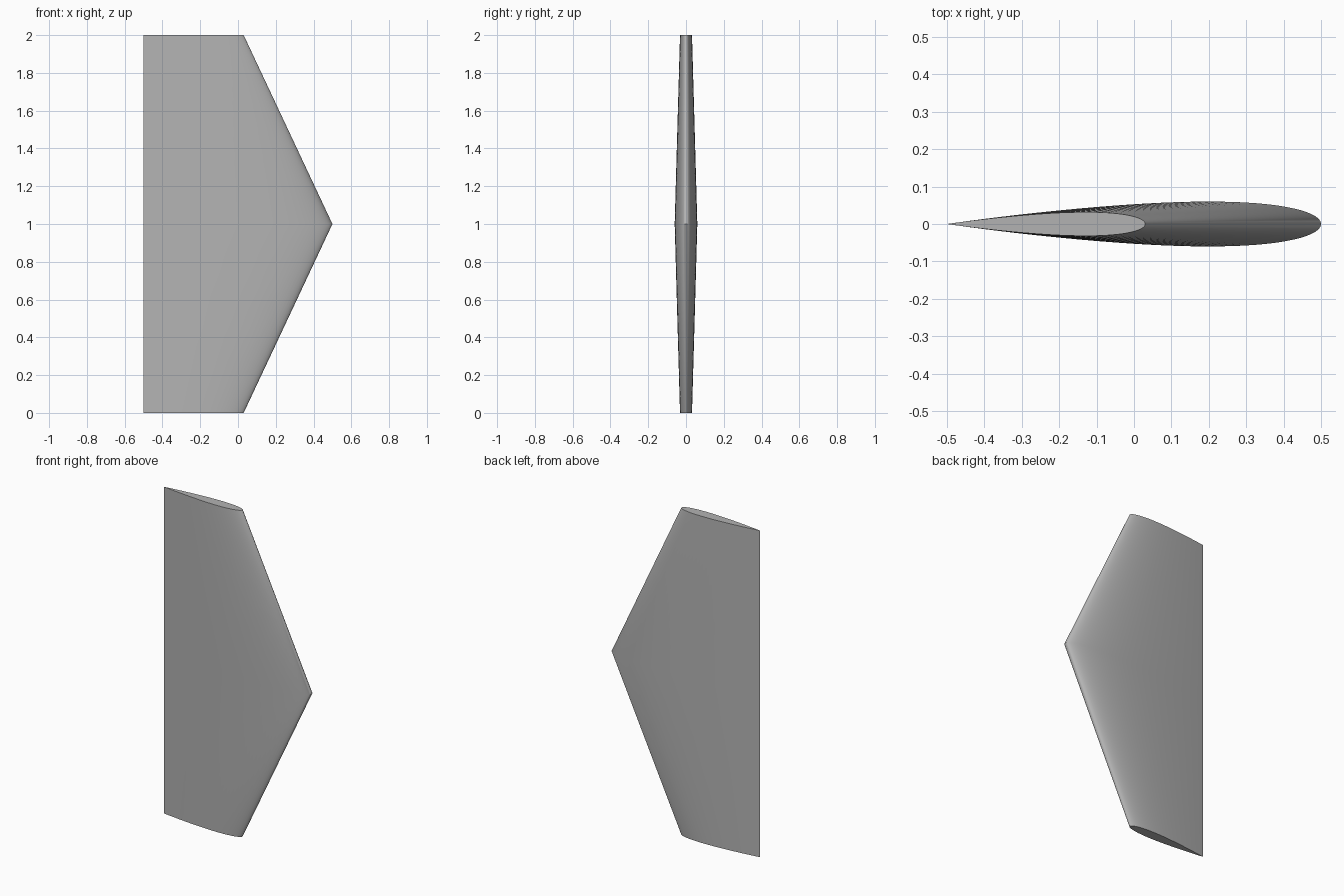
import bpy
import bmesh
import math

cube = bpy.data.objects.get("Cube")
if cube:
    bpy.data.objects.remove(cube, do_unlink=True)

STEPS = 40           # points along each side of the section
THICKNESS = 0.12     # section thickness relative to chord
TRAILING_X = -0.5

# Plain grey
grey = bpy.data.materials.new("plain_grey")
grey.use_nodes = True
colour = (0.45, 0.45, 0.45, 1)
grey.diffuse_color = colour
grey.node_tree.nodes["Principled BSDF"].inputs["Base Color"].default_value = colour


def half_thickness(t):
    """Symmetric aerofoil half thickness at fraction t from the leading edge."""
    return 5 * THICKNESS * (0.2969 * math.sqrt(t) - 0.126 * t - 0.3516 * t**2
                            + 0.2843 * t**3 - 0.1036 * t**4)


def section(bm, chord, z):
    """Closed aerofoil ring, sharp at the trailing edge, nose toward +x."""
    ring = []
    for i in range(2 * STEPS):
        angle = math.pi * i / STEPS
        t = (1 + math.cos(angle)) / 2
        side = 1 if i < STEPS else -1
        y = 0 if i in (0, STEPS) else side * half_thickness(t) * chord
        ring.append(bm.verts.new((TRAILING_X + chord * (1 - t), y, z)))
    return ring


# Double-tapered wing: tip, root and tip sections lofted together
bm = bmesh.new()
rings = [section(bm, c, z) for c, z in ((0.53, 0), (1, 1), (0.53, 2))]
for low, high in zip(rings, rings[1:]):
    for i in range(len(low)):
        j = (i + 1) % len(low)
        bm.faces.new((low[i], low[j], high[j], high[i]))

# Flat tip caps
bm.faces.new(rings[0])
bm.faces.new(rings[-1])
bmesh.ops.recalc_face_normals(bm, faces=bm.faces)

mesh = bpy.data.meshes.new("wing")
bm.to_mesh(mesh)
bm.free()
mesh.materials.append(grey)
wing = bpy.data.objects.new("wing", mesh)
bpy.context.collection.objects.link(wing)

# Smooth skin with crisp trailing edge and caps
bpy.context.view_layer.objects.active = wing
wing.select_set(True)
bpy.ops.object.shade_smooth_by_angle(angle=math.radians(40))
